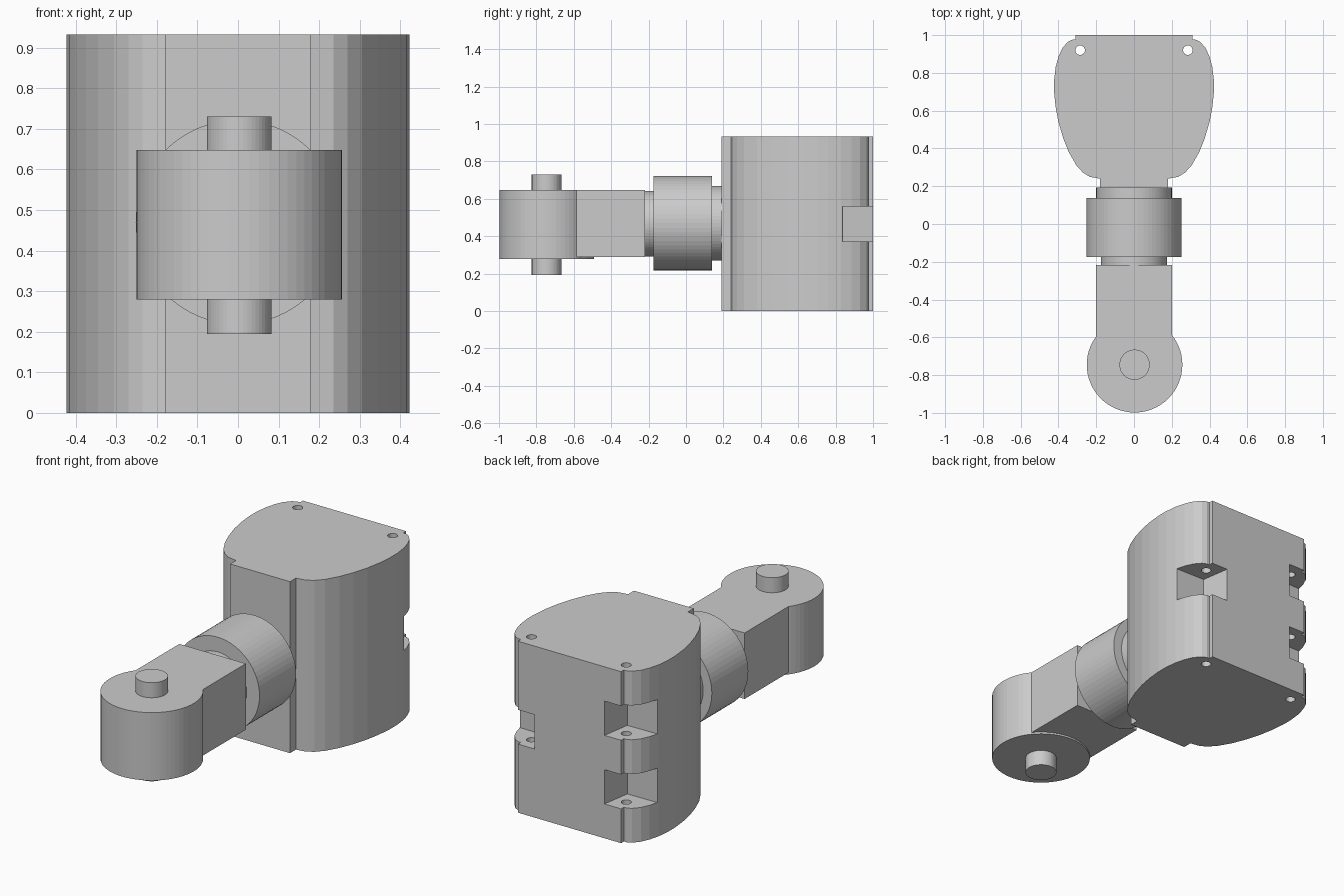
import bpy, bmesh
from math import pi
from mathutils import Matrix

if "Cube" in bpy.data.objects:
    bpy.data.objects.remove(bpy.data.objects["Cube"])


def finish(name, bm):
    bmesh.ops.recalc_face_normals(bm, faces=bm.faces)
    mesh = bpy.data.meshes.new(name)
    bm.to_mesh(mesh)
    bm.free()
    obj = bpy.data.objects.new(name, mesh)
    bpy.context.collection.objects.link(obj)
    return obj


def prism(name, pts, z0, z1):
    bm = bmesh.new()
    face = bm.faces.new([bm.verts.new((x, y, z0)) for x, y in pts])
    ext = bmesh.ops.extrude_face_region(bm, geom=[face])
    top = [v for v in ext["geom"] if isinstance(v, bmesh.types.BMVert)]
    bmesh.ops.translate(bm, vec=(0, 0, z1 - z0), verts=top)
    return finish(name, bm)


def cylinder(name, r, a, b, centre, axis="z", n=64):
    # centre is (x, y) for the z axis, (x, z) for the y axis
    bm = bmesh.new()
    m = (a + b) / 2
    if axis == "z":
        mat = Matrix.Translation((centre[0], centre[1], m))
    else:
        mat = Matrix.Translation((centre[0], m, centre[1])) @ Matrix.Rotation(pi / 2, 4, "X")
    bmesh.ops.create_cone(bm, cap_ends=True, segments=n, radius1=r, radius2=r,
                          depth=b - a, matrix=mat)
    return finish(name, bm)


def cut(obj, cutter):
    cutter.hide_render = True
    mod = obj.modifiers.new("cut", "BOOLEAN")
    mod.operation = "DIFFERENCE"
    mod.solver = "EXACT"
    mod.object = cutter
    bpy.context.view_layer.objects.active = obj
    bpy.ops.object.modifier_apply(modifier=mod.name)
    bpy.data.objects.remove(cutter)


# Hinge body: mirrored half profile
H = 0.932
half = [(0.18, 0.19), (0.18, 0.24), (0.235, 0.25), (0.27, 0.272), (0.305, 0.31),
        (0.345, 0.38), (0.375, 0.455), (0.40, 0.54), (0.415, 0.62), (0.423, 0.70),
        (0.423, 0.76), (0.415, 0.83), (0.40, 0.885), (0.38, 0.93), (0.35, 0.965),
        (0.325, 0.976), (0.31, 0.976), (0.31, 1.0)]
body = prism("hinge_body", half + [(-x, y) for x, y in reversed(half)], 0, H)

# Knuckle notches: two on the left, one on the right
notch = [(0.21, 1.05), (0.21, 1.0), (0.235, 0.84), (0.5, 0.835), (0.5, 1.05)]
for side, level in ((-1, 1), (-1, 3), (1, 2)):
    cut(body, prism("notch_cutter", [(side * x, y) for x, y in notch],
                    H * level / 5, H * (level + 1) / 5))

# Hinge pin holes
for side in (-1, 1):
    cut(body, cylinder("hole_cutter", 0.025, -0.1, 1.1, (side * 0.285, 0.92), n=24))

# Swivel: collar between two narrower necks
cylinder("rear_neck", 0.20, 0.13, 0.192, (0, 0.47), "y")
cylinder("swivel_collar", 0.252, -0.175, 0.138, (0, 0.47), "y")
cylinder("front_neck", 0.175, -0.23, -0.165, (0, 0.467), "y")

# Arm and rounded end, joined into one solid
arm = prism("arm", [(-0.2, -0.7), (0.2, -0.7), (0.2, -0.218), (-0.2, -0.218)], 0.289, 0.648)
eye = cylinder("arm_eye", 0.253, 0.279, 0.648, (0.003, -0.745))
mod = arm.modifiers.new("join", "BOOLEAN")
mod.operation = "UNION"
mod.solver = "EXACT"
mod.object = eye
bpy.context.view_layer.objects.active = arm
bpy.ops.object.modifier_apply(modifier=mod.name)
bpy.data.objects.remove(eye)

# Pivot pin: stubs above and below the eye
cylinder("pivot_pin", 0.08, 0.194, 0.73, (0.003, -0.745), n=48)
